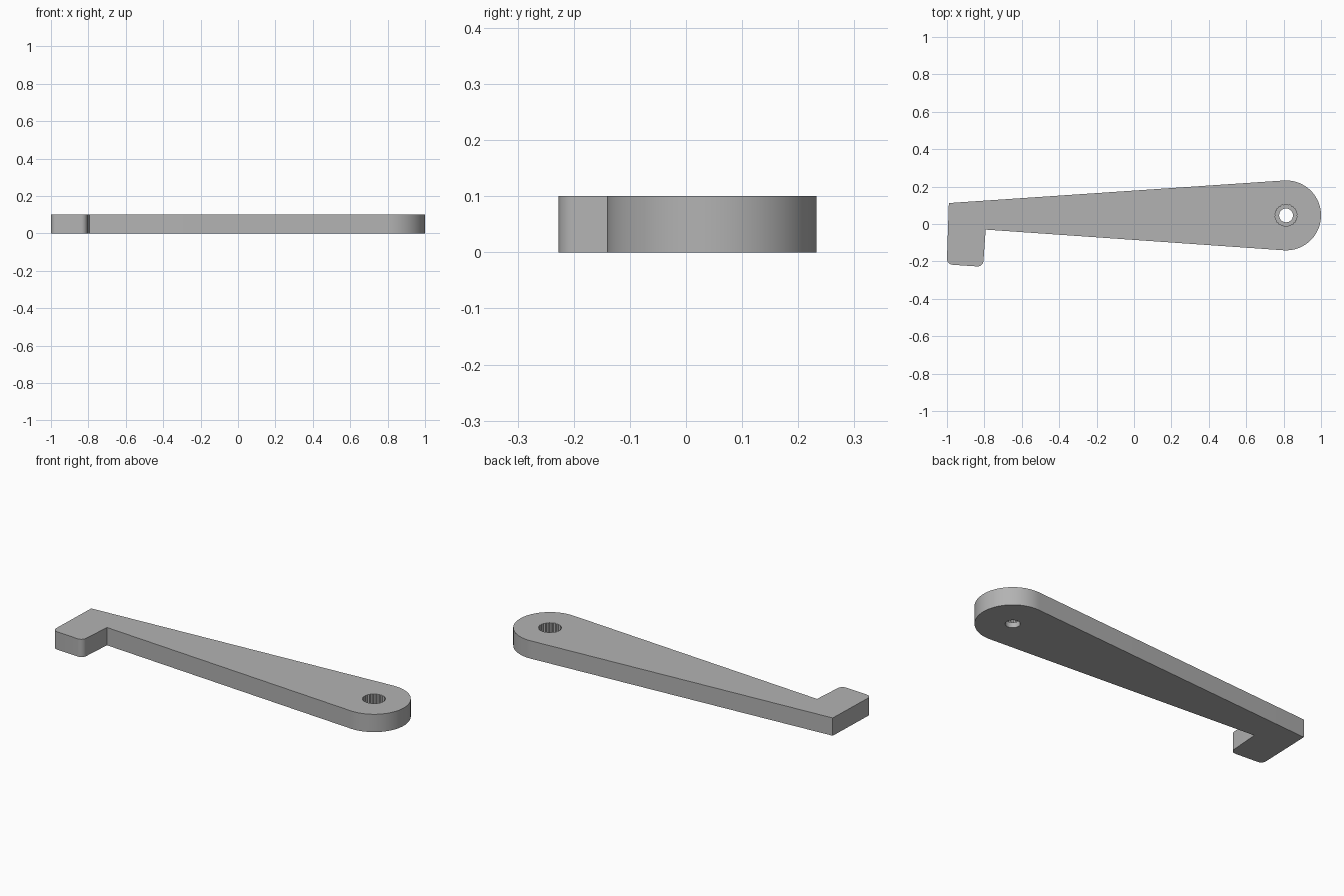
import bpy, bmesh, math
from math import cos, sin, radians, pi

if "Cube" in bpy.data.objects:
    bpy.data.objects.remove(bpy.data.objects["Cube"], do_unlink=True)

THICK = 0.1
HUB = (0.813, 0.046)
HUB_R = 0.187

grey = bpy.data.materials.new("light grey plastic")
grey.use_nodes = True
colour = (0.45, 0.45, 0.45, 1)
grey.diffuse_color = colour
grey.node_tree.nodes["Principled BSDF"].inputs["Base Color"].default_value = colour


def arc(centre, radius, start, end, steps):
    """Points along an arc, angles in degrees."""
    angles = [radians(start + (end - start) * i / steps) for i in range(steps + 1)]
    return [(centre[0] + radius * cos(a), centre[1] + radius * sin(a)) for a in angles]


def prism(name, outline, bottom, top):
    """Extrude a flat outline straight up into a solid."""
    bm = bmesh.new()
    face = bm.faces.new([bm.verts.new((x, y, bottom)) for x, y in outline])
    moved = bmesh.ops.extrude_face_region(bm, geom=[face])["geom"]
    verts = [v for v in moved if isinstance(v, bmesh.types.BMVert)]
    bmesh.ops.translate(bm, verts=verts, vec=(0, 0, top - bottom))
    bmesh.ops.recalc_face_normals(bm, faces=bm.faces)
    mesh = bpy.data.meshes.new(name)
    bm.to_mesh(mesh)
    bm.free()
    mesh.materials.append(grey)
    obj = bpy.data.objects.new(name, mesh)
    bpy.context.collection.objects.link(obj)
    return obj


# Tapered arm with a round hub end and a hooked, round-cornered tip
outline = arc(HUB, HUB_R, -94, 94, 40)
outline += [(-0.99, 0.112)]
outline += arc((-0.969, -0.187), 0.031, 178, 266, 8)
outline += arc((-0.836, -0.196), 0.031, 266, 358, 8)
outline += [(-0.793, -0.03)]
arm = prism("lever_arm", outline, 0, THICK)

# Toothed socket from above, and a plain screw hole right through
TEETH = 24
socket = [(HUB[0] + r * cos(a), HUB[1] + r * sin(a))
          for i in range(TEETH * 2)
          for r, a in [(0.06 if i % 2 else 0.056, pi * i / TEETH)]]
cutters = [
    prism("socket_cutter", socket, 0.03, THICK + 0.1),
    prism("screw_hole_cutter", arc(HUB, 0.037, 0, 348.75, 31), -0.1, THICK + 0.1),
]

bpy.context.view_layer.objects.active = arm
arm.select_set(True)
for cutter in cutters:
    cutter.hide_render = True
    mod = arm.modifiers.new(cutter.name, "BOOLEAN")
    mod.operation = "DIFFERENCE"
    mod.solver = "EXACT"
    mod.object = cutter
    bpy.ops.object.modifier_apply(modifier=mod.name)
    bpy.data.objects.remove(cutter, do_unlink=True)

bpy.ops.object.shade_smooth_by_angle(angle=radians(20))
